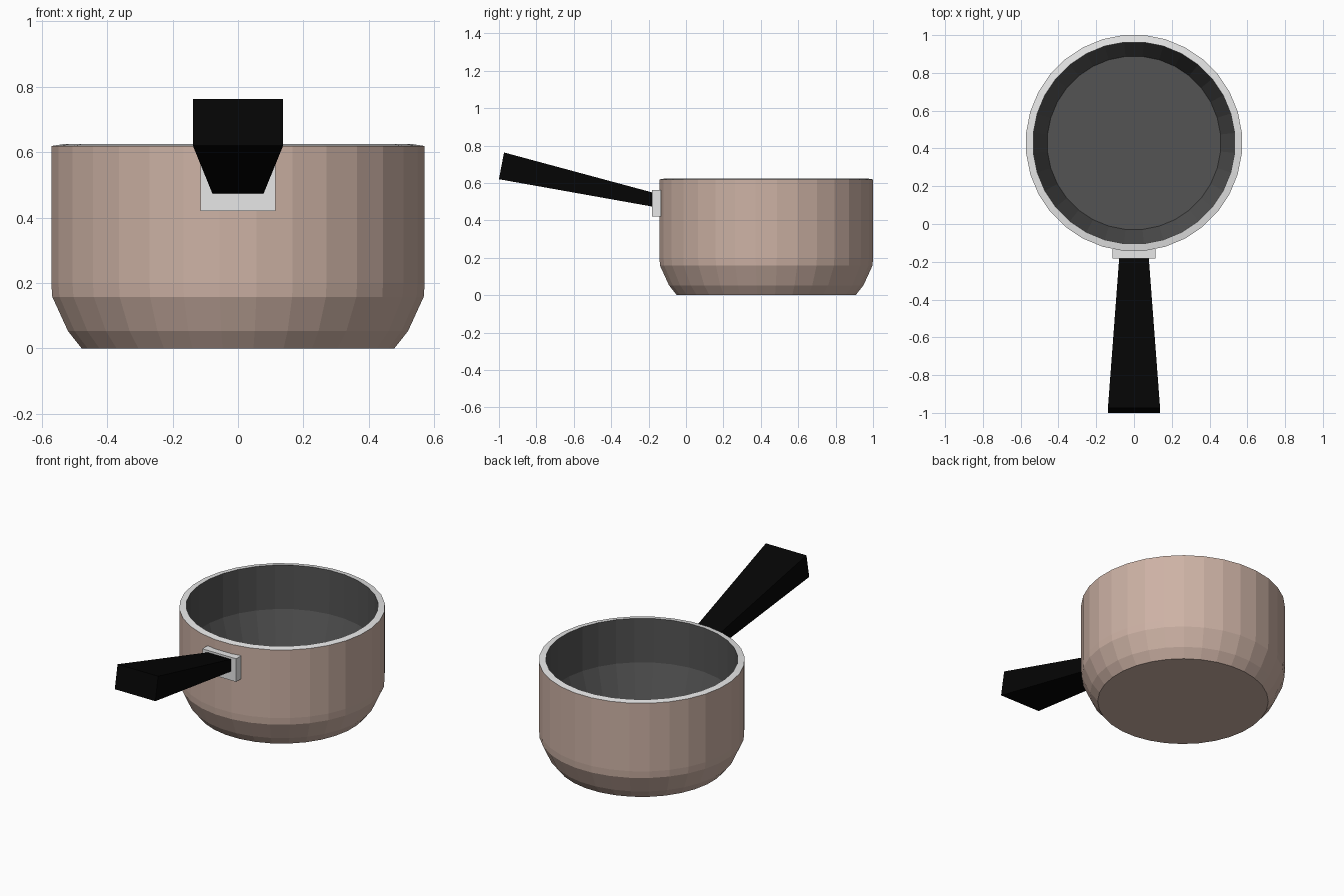
import bpy, bmesh, math

if "Cube" in bpy.data.objects:
    bpy.data.objects.remove(bpy.data.objects["Cube"])

SIDES = 32
POT_Y = 0.429


def material(name, rgb):
    m = bpy.data.materials.new(name)
    m.diffuse_color = (*rgb, 1)
    m.use_nodes = True
    m.node_tree.nodes["Principled BSDF"].inputs["Base Color"].default_value = m.diffuse_color
    return m


copper = material("dull copper", (0.61, 0.445, 0.375))
steel = material("light steel", (0.80, 0.80, 0.80))
coating = material("dark grey coating", (0.087, 0.087, 0.087))
black = material("black", (0.0015, 0.0015, 0.0015))


def finish(bm, name, mats):
    bmesh.ops.recalc_face_normals(bm, faces=bm.faces)
    mesh = bpy.data.meshes.new(name)
    bm.to_mesh(mesh)
    bm.free()
    for m in mats:
        mesh.materials.append(m)
    ob = bpy.data.objects.new(name, mesh)
    bpy.context.collection.objects.link(ob)
    return ob


def ring(bm, r, z):
    # half-step offset puts flat facets on the four main sides
    r /= math.cos(math.pi / SIDES)
    return [bm.verts.new((r * math.cos((i + 0.5) * math.tau / SIDES),
                          POT_Y + r * math.sin((i + 0.5) * math.tau / SIDES), z))
            for i in range(SIDES)]


# Pot: lathed profile (radius, height, material of the band above it),
# up the outside, over the rim, then down the straight and tapered inside
profile = [(0.478, 0.0, 0), (0.52, 0.053, 0), (0.568, 0.158, 0), (0.571, 0.20, 0),
           (0.571, 0.619, 1), (0.533, 0.625, 2), (0.532, 0.355, 2), (0.458, 0.13, 2)]
bm = bmesh.new()
rings = [ring(bm, r, z) for r, z, _ in profile]
for k in range(len(rings) - 1):
    a, b = rings[k], rings[k + 1]
    for i in range(SIDES):
        j = (i + 1) % SIDES
        bm.faces.new((a[i], a[j], b[j], b[i])).material_index = profile[k][2]
bm.faces.new(rings[0]).material_index = 0
bm.faces.new(rings[-1]).material_index = 2
finish(bm, "pot", [copper, steel, coating])


def tapered_block(name, ends, mat):
    """Loft two rectangles: (half width, (y, z) of bottom edge, (y, z) of top edge)."""
    bm = bmesh.new()
    loops = [[bm.verts.new(co) for co in
              ((-w, *lo), (w, *lo), (w, *hi), (-w, *hi))] for w, lo, hi in ends]
    a, b = loops
    for i in range(4):
        j = (i + 1) % 4
        bm.faces.new((a[i], a[j], b[j], b[i]))
    bm.faces.new(a)
    bm.faces.new(b)
    return finish(bm, name, [mat])


# Bracket plate against the pot wall
tapered_block("handle_bracket", [(0.115, (-0.182, 0.42), (-0.182, 0.562)),
                                 (0.115, (-0.133, 0.42), (-0.133, 0.562))], steel)

# Handle flaring outward and upward
tapered_block("handle", [(0.138, (-1.0, 0.62), (-0.973, 0.763)),
                         (0.078, (-0.176, 0.473), (-0.176, 0.548))], black)
